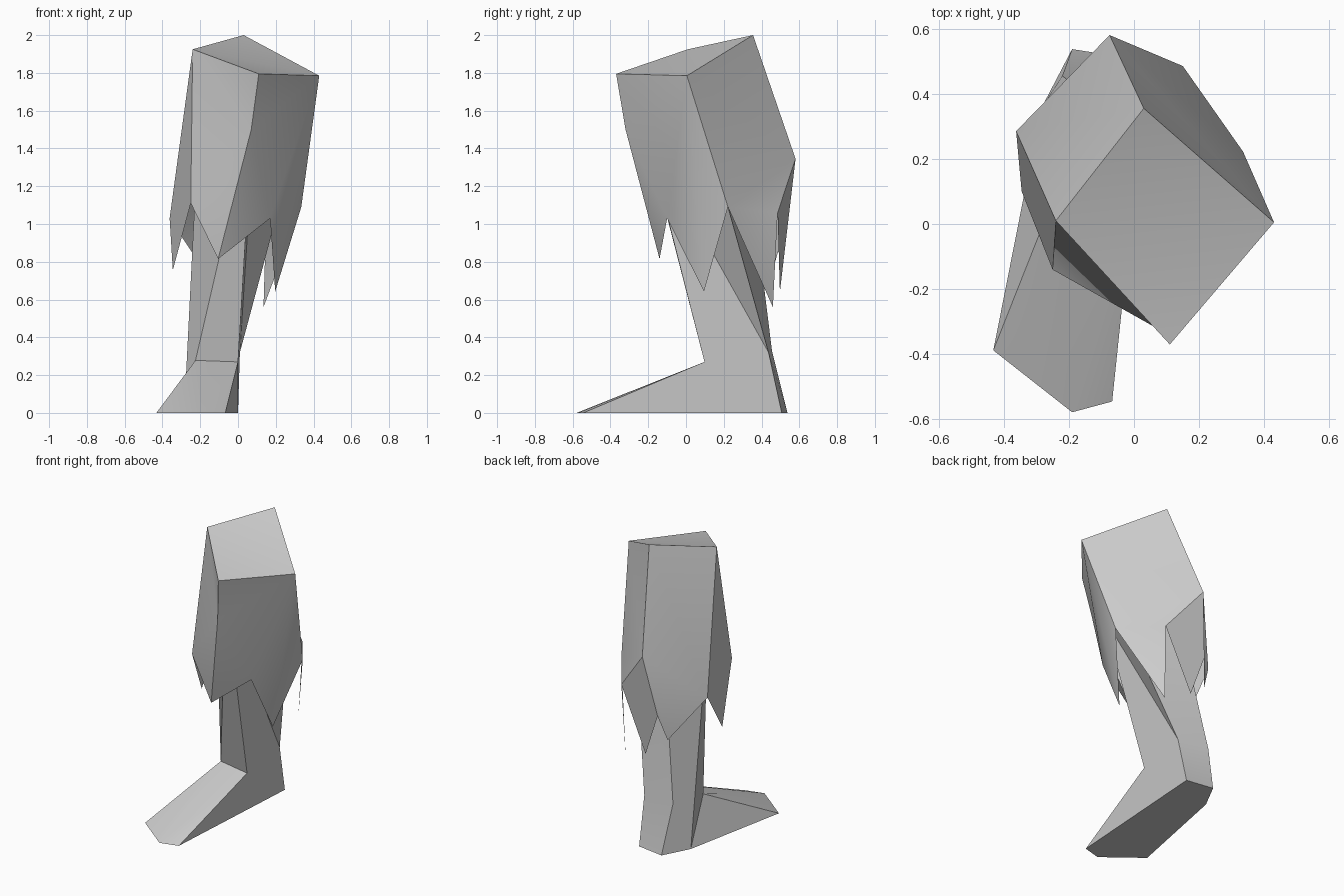
import bpy
import bmesh
from math import radians

cube = bpy.data.objects.get("Cube")
if cube:
    bpy.data.objects.remove(cube, do_unlink=True)

# One plain grey for the whole model
grey = bpy.data.materials.new("plain_grey")
grey.use_nodes = True
tone = (0.6, 0.6, 0.6, 1)
grey.diffuse_color = tone
shader = next(n for n in grey.node_tree.nodes if n.type == "BSDF_PRINCIPLED")
shader.inputs["Base Color"].default_value = tone
shader.inputs["Roughness"].default_value = 0.8


def build_part(name, corners, panels):
    """Make a mesh from named corners and panels that list the corners in order."""
    bm = bmesh.new()
    verts = {key: bm.verts.new(co) for key, co in corners.items()}
    for panel in panels:
        bm.faces.new([verts[key] for key in panel.split()])
    bmesh.ops.recalc_face_normals(bm, faces=bm.faces)
    mesh = bpy.data.meshes.new(name)
    bm.to_mesh(mesh)
    bm.free()
    mesh.materials.append(grey)
    obj = bpy.data.objects.new(name, mesh)
    bpy.context.collection.objects.link(obj)
    bpy.ops.object.select_all(action="DESELECT")
    obj.select_set(True)
    bpy.context.view_layer.objects.active = obj
    bpy.ops.object.shade_smooth_by_angle(angle=radians(30))
    return obj


# Thigh: a tilted square cap with panels that end in ragged points
thigh = {
    "cap_back": (0.03, 0.355, 2.0),
    "cap_right": (-0.24, 0.01, 1.925),
    "cap_front": (0.11, -0.37, 1.795),
    "cap_left": (0.43, 0.005, 1.785),
    "shin_bend": (0.07, -0.32, 1.5),
    "front_tip": (-0.105, -0.14, 0.815),
    "front_notch": (0.17, -0.10, 1.03),
    "left_tip": (0.197, 0.095, 0.643),
    "left_corner": (0.335, 0.222, 1.09),
    "back_left_tip": (0.135, 0.46, 0.56),
    "back_notch": (0.15, 0.485, 1.06),
    "back_corner": (-0.075, 0.58, 1.345),
    "back_tip": (-0.042, 0.497, 0.64),
    "rear_notch": (-0.142, 0.51, 0.93),
    "rear_tip": (-0.183, 0.46, 0.758),
    "right_corner": (-0.362, 0.285, 1.03),
    "right_tip": (-0.345, 0.10, 0.755),
    "right_notch": (-0.25, -0.14, 1.11),
}
build_part("thigh", thigh, [
    # cap
    "cap_back cap_right cap_left",
    "cap_right cap_front cap_left",
    # front left side
    "cap_front shin_bend cap_left",
    "shin_bend front_tip front_notch",
    "shin_bend front_notch cap_left",
    "cap_left front_notch left_tip",
    "cap_left left_tip left_corner",
    # back left side
    "cap_left left_corner back_corner cap_back",
    "left_corner back_notch back_corner",
    "left_corner back_left_tip back_notch",
    "back_corner back_notch back_tip rear_notch",
    # back right side
    "cap_back back_corner right_corner cap_right",
    "back_corner rear_notch rear_tip right_corner",
    # front right side
    "cap_right right_corner right_tip right_notch",
    "cap_right right_notch shin_bend",
    "cap_right shin_bend cap_front",
    "right_notch front_tip shin_bend",
])

# Lower leg and foot: flared top tucked into the thigh, narrow ankle, flat sole
lower_leg = {
    "top_front_left": (0.068, -0.19, 1.4),
    "top_left": (0.079, -0.168, 1.4),
    "top_back_left": (0.30, 0.136, 1.4),
    "top_back": (-0.053, 0.323, 1.4),
    "top_right": (-0.215, 0.07, 1.4),
    "top_front_right": (0.034, -0.194, 1.4),
    "ankle_front_left": (0.0, 0.098, 0.27),
    "ankle_back_left": (0.01, 0.437, 0.32),
    "ankle_back": (-0.22, 0.455, 0.33),
    "ankle_front_right": (-0.225, 0.135, 0.278),
    "toe_right": (-0.432, -0.388, 0),
    "toe_tip": (-0.19, -0.578, 0),
    "toe_left": (-0.067, -0.545, 0),
    "heel_left": (0.0, 0.507, 0),
    "heel_back": (-0.19, 0.537, 0),
    "heel_right": (-0.285, 0.355, 0),
}
build_part("lower_leg_and_foot", lower_leg, [
    # leg
    "top_front_left top_left top_back_left top_back top_right top_front_right",
    "top_front_right ankle_front_right ankle_front_left top_front_left",
    "top_front_left ankle_front_left ankle_back_left top_left",
    "top_left ankle_back_left top_back_left",
    "top_back_left ankle_back_left ankle_back top_back",
    "top_back ankle_back heel_back heel_right top_right",
    "top_right heel_right ankle_front_right top_front_right",
    # foot
    "ankle_back_left heel_left heel_back ankle_back",
    "ankle_front_left toe_left heel_left ankle_back_left",
    "ankle_front_right toe_right toe_tip",
    "ankle_front_right toe_tip ankle_front_left",
    "ankle_front_left toe_tip toe_left",
    "ankle_front_right heel_right toe_right",
    "toe_right toe_tip toe_left heel_left heel_back heel_right",
])
